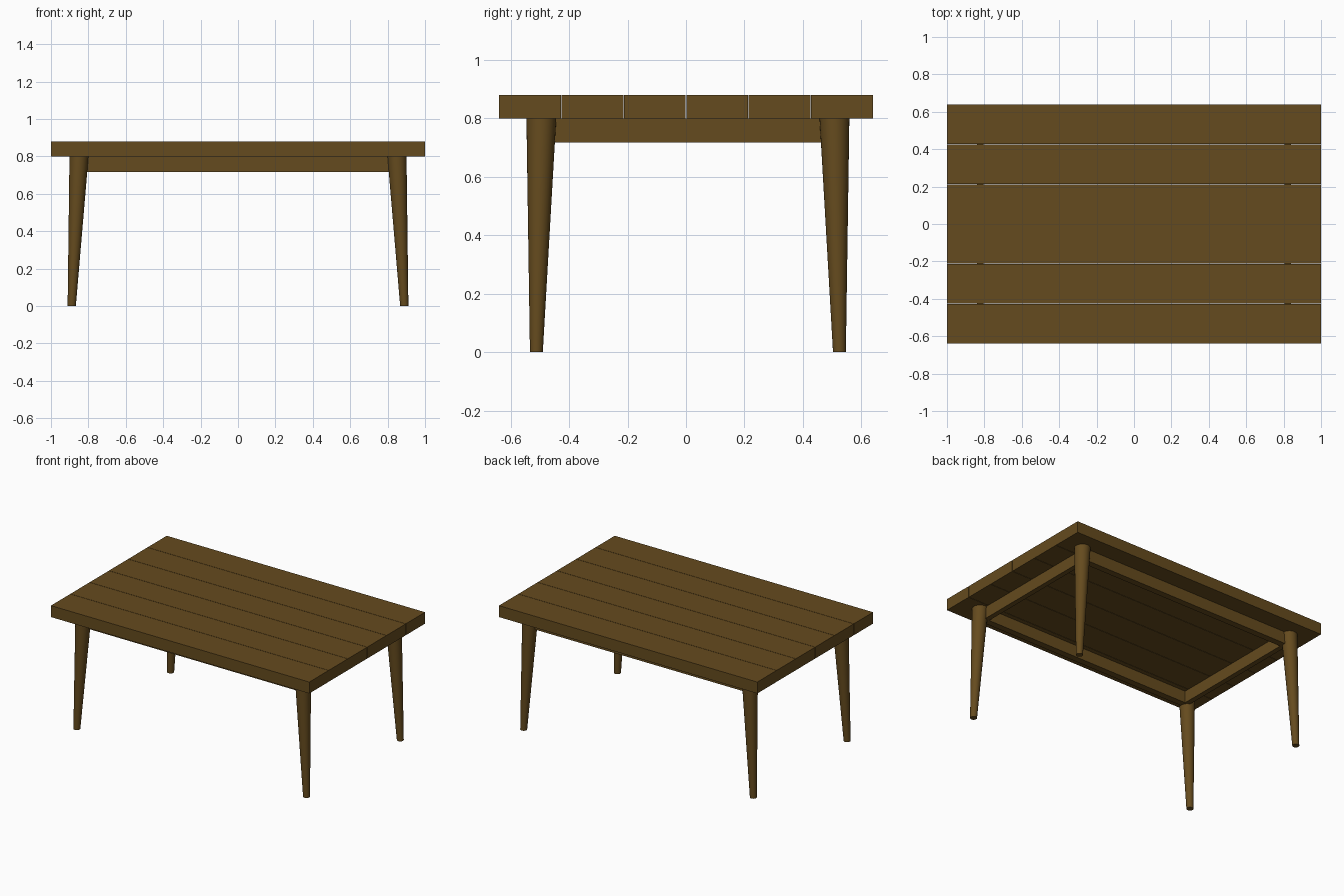
import bpy, bmesh
from mathutils import Vector

if "Cube" in bpy.data.objects:
    bpy.data.objects.remove(bpy.data.objects["Cube"])

wood = bpy.data.materials.new("brown_wood")
wood.diffuse_color = (0.13, 0.07, 0.013, 1)
wood.use_nodes = True
wood.node_tree.nodes["Principled BSDF"].inputs["Base Color"].default_value = wood.diffuse_color


def finish(name, bm):
    bmesh.ops.recalc_face_normals(bm, faces=bm.faces)
    mesh = bpy.data.meshes.new(name)
    bm.to_mesh(mesh)
    bm.free()
    mesh.materials.append(wood)
    obj = bpy.data.objects.new(name, mesh)
    bpy.context.collection.objects.link(obj)
    return obj


def box(name, lo, hi):
    lo, hi = Vector(lo), Vector(hi)
    bm = bmesh.new()
    bmesh.ops.create_cube(bm, size=1)
    for v in bm.verts:
        v.co = (lo + hi) / 2 + v.co * (hi - lo)
    return finish(name, bm)


def leg(name, foot, head, r_foot, r_head):
    # tapered round leg, sheared so both ends stay level
    bm = bmesh.new()
    bmesh.ops.create_cone(bm, cap_ends=True, segments=32,
                          radius1=r_foot, radius2=r_head, depth=1)
    foot, head = Vector(foot), Vector(head)
    for v in bm.verts:
        centre = foot if v.co.z < 0 else head
        v.co = centre + Vector((v.co.x, v.co.y, 0))
    obj = finish(name, bm)
    bpy.ops.object.select_all(action='DESELECT')
    obj.select_set(True)
    bpy.context.view_layer.objects.active = obj
    bpy.ops.object.shade_smooth_by_angle()


# table top: six planks with hairline gaps
W, GAP, N = 1.28, 0.0025, 6
for i in range(N):
    y0 = -W / 2 + W / N * i + (GAP / 2 if i else 0)
    y1 = -W / 2 + W / N * (i + 1) - (GAP / 2 if i < N - 1 else 0)
    box(f"top_plank_{i + 1}", (-1, y0, 0.8), (1, y1, 0.88))

# splayed legs; the underframe sits slightly towards the back
OFF = 0.0065
for sx, side in ((-1, "left"), (1, "right")):
    for sy, end in ((-1, "front"), (1, "back")):
        leg(f"{end}_{side}_leg",
            (sx * 0.889, OFF + sy * 0.5185, 0),
            (sx * 0.85, OFF + sy * 0.5015, 0.8), 0.022, 0.051)

# apron rails between the legs
Z0, Z1 = 0.717, 0.8
for s, name in ((-1, "front"), (1, "back")):
    ys = sorted((OFF + s * 0.465, OFF + s * 0.51))
    box(f"{name}_apron", (-0.84, ys[0], Z0), (0.84, ys[1], Z1))
for s, name in ((-1, "left"), (1, "right")):
    xs = sorted((s * 0.805, s * 0.84))
    box(f"{name}_apron", (xs[0], OFF - 0.465, Z0), (xs[1], OFF + 0.465, Z1))
